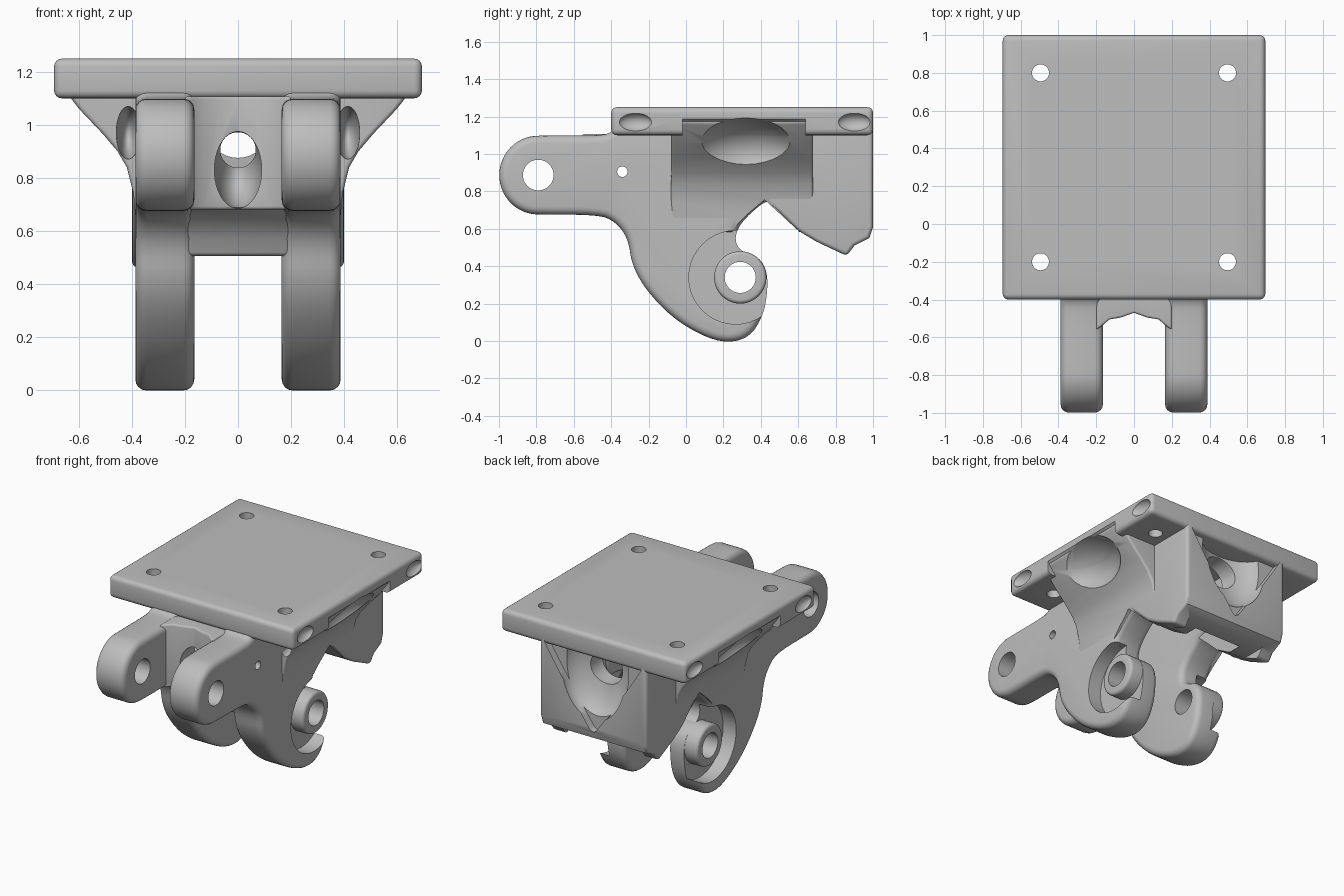
import bpy, bmesh
from math import pi, sin, cos, radians
from mathutils import Matrix, Vector

if "Cube" in bpy.data.objects:
    bpy.data.objects.remove(bpy.data.objects["Cube"])

GREY = (0.51, 0.51, 0.51, 1)
metal = bpy.data.materials.new("cast grey metal")
metal.use_nodes = True
metal.diffuse_color = GREY
for node in metal.node_tree.nodes:
    if node.type == 'BSDF_PRINCIPLED':
        node.inputs["Base Color"].default_value = GREY


def add_object(name, bm):
    mesh = bpy.data.meshes.new(name)
    bmesh.ops.recalc_face_normals(bm, faces=bm.faces)
    bm.to_mesh(mesh)
    bm.free()
    obj = bpy.data.objects.new(name, mesh)
    bpy.context.collection.objects.link(obj)
    mesh.materials.append(metal)
    return obj


def prism(name, points, axis, lo, hi):
    """Extrude a closed outline along an axis."""
    place = {'X': lambda a, b, d: (d, a, b),
             'Y': lambda a, b, d: (a, d, b),
             'Z': lambda a, b, d: (a, b, d)}[axis]
    bm = bmesh.new()
    rings = [[bm.verts.new(place(a, b, d)) for a, b in points] for d in (lo, hi)]
    bm.faces.new(rings[0])
    bm.faces.new(rings[1])
    n = len(points)
    for i in range(n):
        j = (i + 1) % n
        bm.faces.new((rings[0][i], rings[0][j], rings[1][j], rings[1][i]))
    return add_object(name, bm)


def rod(name, axis, centre, radius, length):
    bm = bmesh.new()
    turn = {'X': Matrix.Rotation(pi / 2, 4, 'Y'),
            'Y': Matrix.Rotation(pi / 2, 4, 'X'),
            'Z': Matrix.Identity(4)}[axis]
    bmesh.ops.create_cone(bm, cap_ends=True, segments=40, radius1=radius, radius2=radius,
                          depth=length, matrix=Matrix.Translation(centre) @ turn)
    return add_object(name, bm)


def ellipsoid(name, centre, radii):
    bm = bmesh.new()
    bmesh.ops.create_uvsphere(bm, u_segments=40, v_segments=24, radius=1,
                              matrix=Matrix.Translation(centre) @ Matrix.Diagonal(Vector(radii)).to_4x4())
    return add_object(name, bm)


def soften(points, passes=2):
    """Round an outline by cutting its corners."""
    for _ in range(passes):
        nxt = points[1:] + points[:1]
        points = [(a[0] * (1 - t) + b[0] * t, a[1] * (1 - t) + b[1] * t)
                  for a, b in zip(points, nxt) for t in (0.25, 0.75)]
    return points


def finish(obj, bevel, cutters=()):
    """Round the edges, cut the openings, shade smooth."""
    if bevel:
        m = obj.modifiers.new("rounding", 'BEVEL')
        m.width, m.segments = bevel, 4
        m.limit_method, m.angle_limit = 'ANGLE', radians(50)
        m.use_clamp_overlap = False
    for c in cutters:
        m = obj.modifiers.new("cut", 'BOOLEAN')
        m.operation, m.solver, m.object = 'DIFFERENCE', 'EXACT', c
    graph = bpy.context.evaluated_depsgraph_get()
    mesh = bpy.data.meshes.new_from_object(obj.evaluated_get(graph))
    obj.modifiers.clear()
    obj.data = mesh
    for c in cutters:
        bpy.data.objects.remove(c)
    bpy.ops.object.select_all(action='DESELECT')
    obj.select_set(True)
    bpy.context.view_layer.objects.active = obj
    bpy.ops.object.shade_smooth_by_angle(angle=radians(40))


def mirror_x(points, s):
    return [(s * a, b) for a, b in points]


def side_scoop(s):
    """Shallow hollow shared by a flare and the plate edge above it."""
    return ellipsoid("cutter", (s * 0.78, 0.32, 1.0), (0.3, 0.32, 0.2))


# Mounting plate with four bolt holes, undercut sides and dented side ends
plate = prism("mounting_plate", [(-0.695, -0.4), (0.695, -0.4), (0.695, 1), (-0.695, 1)], 'Z', 1.1, 1.25)
cuts = [rod("cutter", 'Z', (x, y, 1.2), 0.045, 0.5) for x in (-0.495, 0.495) for y in (-0.2, 0.8)]
undercut = [(0.76, 1.25), (0.76, 1.0), (0.58, 1.0), (0.595, 1.09)]
for s in (-1, 1):
    cuts += [prism("cutter", mirror_x(undercut, s), 'Y', -0.02, 0.64), side_scoop(s)]
    cuts += [ellipsoid("cutter", (s * 0.71, y, 1.17), (0.05, 0.09, 0.05)) for y in (-0.27, 0.9)]
finish(plate, 0.03, cuts)

# Outline of one side web: lug arm in front, curved leg with hook below
nose = [(-0.79 - 0.21 * sin(pi * i / 12), 0.887 + 0.212 * cos(pi * i / 12)) for i in range(13)]
web_outline = soften(nose + [
    (-0.47, 0.675), (-0.38, 0.64), (-0.31, 0.55), (-0.29, 0.41), (-0.22, 0.28), (-0.08, 0.13),
    (0.08, 0.03), (0.22, -0.012), (0.34, 0.02), (0.41, 0.13), (0.435, 0.25), (0.435, 0.37),
    (0.39, 0.45), (0.29, 0.48), (0.26, 0.54), (0.28, 0.61), (0.34, 0.68), (0.44, 0.76),
    (0.62, 0.76), (0.62, 1.17), (-0.36, 1.17), (-0.4, 1.11), (-0.48, 1.098)])

# Outline of a flare from the web out to the plate edge
flare_outline = [(0.3, 0.58), (0.383, 0.6), (0.395, 0.74), (0.42, 0.84), (0.455, 0.9),
                 (0.51, 0.965), (0.6, 1.06), (0.685, 1.17), (0.67, 1.21), (0.3, 1.21)]
flare_trim = [(0.22, 0.4), (0.25, 0.6), (0.32, 0.67), (0.42, 0.755), (0.6, 0.59), (0.7, 0.4)]

for side, s in (("right", -1), ("left", 1)):
    web = prism(side + "_arm_and_leg", web_outline, 'X', s * 0.165, s * 0.388)
    finish(web, 0.042, [
        rod("cutter", 'X', (s * 0.3, -0.79, 0.887), 0.082, 0.6),
        rod("cutter", 'X', (s * 0.3, -0.34, 0.905), 0.028, 0.6),
        rod("cutter", 'X', (s * 0.49, 0.265, 0.34), 0.25, 0.4),
        rod("cutter", 'X', (s * 0.3, 0.29, 0.34), 0.083, 0.6)])

    boss = rod(side + "_hook_boss", 'X', (s * 0.285, 0.29, 0.34), 0.14, 0.2)
    finish(boss, 0.02, [rod("cutter", 'X', (s * 0.3, 0.29, 0.34), 0.083, 0.6)])

    flare = prism(side + "_flare", mirror_x(flare_outline, s), 'Y', -0.08, 0.68)
    finish(flare, 0.015, [
        ellipsoid("cutter", (s * 0.415, -0.1, 0.97), (0.045, 0.2, 0.1)),
        prism("cutter", flare_trim, 'X', s * 0.2, s * 0.8),
        side_scoop(s)])

# Front wall between the arms, scooped and pierced by a round opening
half = [(0.2, -0.17), (0.2, -0.56), (0.17, -0.54), (0.13, -0.505), (0.07, -0.495)]
front_wall = prism("front_wall", half + [(0, -0.47)] + mirror_x(half[::-1], -1), 'Z', 0.68, 1.108)
finish(front_wall, 0.012, [
    ellipsoid("cutter", (0, -0.48, 0.83), (0.09, 0.2, 0.145)),
    rod("cutter", 'Y', (0, -0.3, 0.905), 0.067, 1),
    rod("cutter", 'X', (0, -0.34, 0.905), 0.028, 1)])

# Cross wall that follows the curve of the legs below the front wall
cross_wall = prism("cross_wall", [(-0.46, 0.69), (-0.38, 0.645), (-0.32, 0.57), (-0.295, 0.505),
                                  (-0.22, 0.505), (-0.17, 0.6), (-0.17, 0.69)], 'X', -0.2, 0.2)
finish(cross_wall, 0.015)

# Rear block: sloping underside, corner tips, open inside, V-shaped recess in the back
block_outline = [(0.42, 0.755), (0.5, 0.685), (0.6, 0.59), (0.7, 0.53), (0.86, 0.455),
                 (0.9, 0.51), (0.98, 0.55), (1.0, 0.61), (1.0, 1.15), (0.42, 1.15)]
block = prism("rear_block", block_outline, 'X', -0.4, 0.4)
cavity = [(0.3, 0.3), (0.84, 0.3), (0.82, 0.55), (0.75, 0.8), (0.72, 1.1), (0.3, 1.1)]
vee = soften([(-0.4, 1.2), (-0.36, 1.1), (-0.06, 0.66), (0, 0.58), (0.06, 0.66), (0.36, 1.1), (0.4, 1.2)])
finish(block, 0.022, [
    prism("cutter", [(0.3, 0.3), (0.3, 0.515), (-0.3, 0.515), (-0.3, 0.3)], 'Y', 0.3, 1.2),
    prism("cutter", cavity, 'X', -0.18, 0.18),
    prism("cutter", vee, 'Y', 0.95, 1.2),
    ellipsoid("cutter", (0, 0.99, 1.02), (0.24, 0.16, 0.34)),
    ellipsoid("cutter", (0, 0.85, 0.98), (0.12, 0.35, 0.11))])
